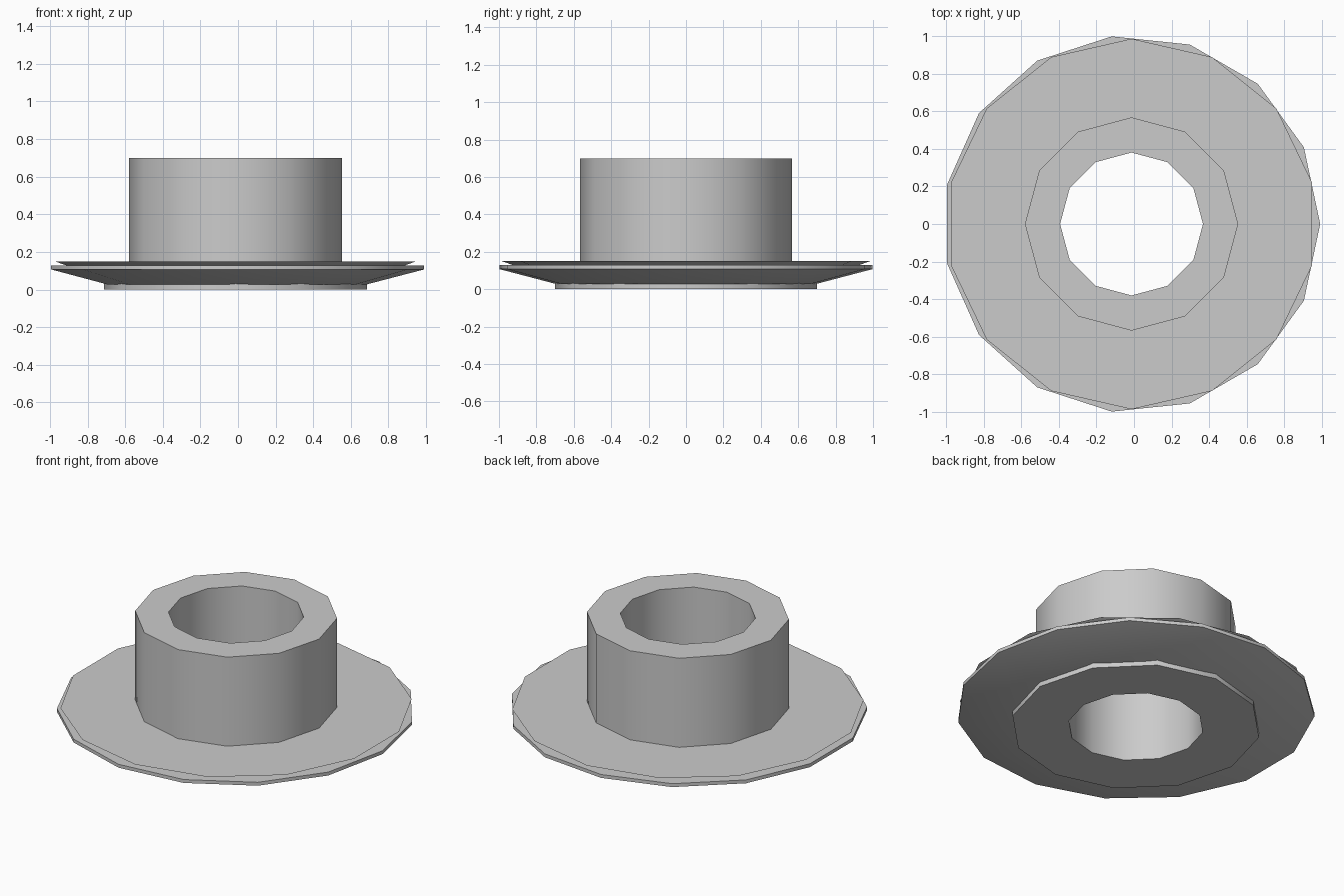
import bpy, bmesh, math

if "Cube" in bpy.data.objects:
    bpy.data.objects.remove(bpy.data.objects["Cube"])

CX = -0.013  # shared axis of all rings


def ring(name, profile, sides, start=0.0):
    """Revolve a closed (radius, z) profile into a faceted ring."""
    bm = bmesh.new()
    loops = []
    for i in range(sides):
        a = start + 2 * math.pi * i / sides
        loops.append([bm.verts.new((r * math.cos(a), r * math.sin(a), z))
                      for r, z in profile])
    n = len(profile)
    for i in range(sides):
        p, q = loops[i], loops[(i + 1) % sides]
        for j in range(n):
            k = (j + 1) % n
            bm.faces.new((p[j], q[j], q[k], p[k]))
    bmesh.ops.recalc_face_normals(bm, faces=bm.faces)
    mesh = bpy.data.meshes.new(name)
    bm.to_mesh(mesh)
    bm.free()
    obj = bpy.data.objects.new(name, mesh)
    obj.location.x = CX
    bpy.context.collection.objects.link(obj)
    bpy.ops.object.select_all(action='DESELECT')
    obj.select_set(True)
    bpy.context.view_layer.objects.active = obj
    bpy.ops.object.shade_smooth_by_angle(angle=math.radians(40))
    return obj


# Hollow hub with its foot
ring("hub_tube", [(0.38, 0), (0.70, 0), (0.70, 0.05), (0.567, 0.05),
                  (0.567, 0.70), (0.38, 0.70)], 12)

# Wide rim with a sloping underside
ring("flange_rim", [(0.47, 0.03), (0.70, 0.028), (1.003, 0.107),
                    (1.003, 0.128), (0.47, 0.128)], 15)

# Upper plate, undercut at its edge
ring("flange_top_plate", [(0.47, 0.12), (0.90, 0.12), (0.985, 0.15),
                          (0.47, 0.15)], 14, math.pi / 2)
